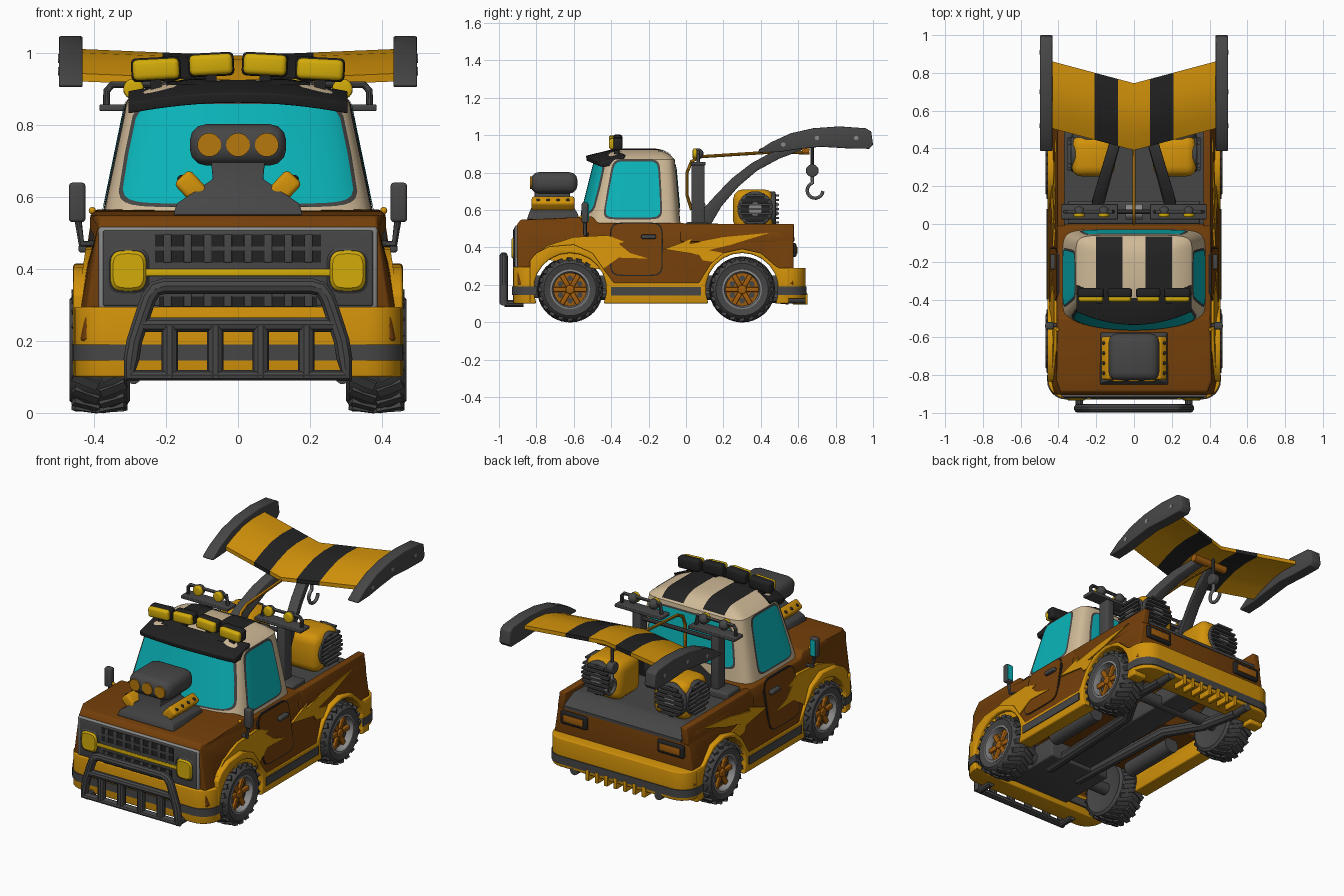
import bpy, bmesh, math
from math import sin, cos, pi, asin
from mathutils import Vector, Matrix, Euler

if "Cube" in bpy.data.objects:
    bpy.data.objects.remove(bpy.data.objects["Cube"])

def mat(name, *c):
    m = bpy.data.materials.new(name); m.diffuse_color = (*c, 1); return m
GOLD, BROWN = mat("gold", .65, .29, .003), mat("brown", .175, .05, .003)
GREY, BLACK = mat("dark grey", .062, .062, .062), mat("black", .016, .016, .016)
BEIGE, GLASS = mat("beige", .63, .49, .31), mat("cyan glass", .003, .46, .49)
YELLOW, STEEL, RUST = mat("yellow", .65, .41, .003), mat("light grey", .25, .25, .25), mat("rust", .36, .11, .004)
AMBER = mat("amber", .46, .19, .004)

def finish(name, bm, mats, bevel=0, rule=None):
    bmesh.ops.recalc_face_normals(bm, faces=bm.faces)
    me = bpy.data.meshes.new(name)
    mats = mats if isinstance(mats, list) else [mats]
    for m in mats: me.materials.append(m)
    if rule:
        for f in bm.faces: f.material_index = rule(f.calc_center_median())
    bm.to_mesh(me); bm.free()
    o = bpy.data.objects.new(name, me); bpy.context.collection.objects.link(o)
    if bevel:
        b = o.modifiers.new("bevel", 'BEVEL'); b.width = bevel; b.segments = 3; b.limit_method = 'ANGLE'
    return o

def loft(name, rings, mats, bevel=0, rule=None, closed=True):
    bm = bmesh.new()
    R = [[bm.verts.new(p) for p in r] for r in rings]
    n = len(R[0])
    for a, b in zip(R, R[1:]):
        for i in range(n if closed else n - 1):
            j = (i + 1) % n
            bm.faces.new((a[i], a[j], b[j], b[i]))
    if closed: bm.faces.new(R[0]); bm.faces.new(R[-1])
    return finish(name, bm, mats, bevel, rule)

def prism(name, pts, x0, x1, m, bevel=0):   # (y, z) outline swept across x; x may depend on z
    f = lambda x, z: x(z) if callable(x) else x
    return loft(name, [[(f(x, z), y, z) for y, z in pts] for x in (x0, x1)], m, bevel)

def box(name, c, size, m, bevel=0, rot=(0, 0, 0)):
    bm = bmesh.new()
    bmesh.ops.create_cube(bm, size=1, matrix=Matrix.LocRotScale(Vector(c), Euler(rot), Vector(size)))
    return finish(name, bm, m, bevel)

def cyl(name, p, q, r, m, n=24, bevel=0):
    p, q = Vector(p), Vector(q); d = q - p
    M = Matrix.Translation((p + q) / 2) @ d.to_track_quat('Z', 'Y').to_matrix().to_4x4()
    bm = bmesh.new()
    bmesh.ops.create_cone(bm, cap_ends=True, segments=n, radius1=r, radius2=r, depth=d.length, matrix=M)
    return finish(name, bm, m, bevel)

def ball(name, c, r, m):
    bm = bmesh.new()
    bmesh.ops.create_uvsphere(bm, u_segments=16, v_segments=10, radius=r, matrix=Matrix.Translation(c))
    return finish(name, bm, m)

def tube(name, pts, r, m, cyclic=False):
    cu = bpy.data.curves.new(name, 'CURVE'); cu.dimensions = '3D'
    cu.bevel_depth = r; cu.bevel_resolution = 3; cu.use_fill_caps = True
    sp = cu.splines.new('POLY'); sp.points.add(len(pts) - 1); sp.use_cyclic_u = cyclic
    for p, c in zip(sp.points, pts): p.co = (*c, 1)
    cu.materials.append(m)
    o = bpy.data.objects.new(name, cu); bpy.context.collection.objects.link(o)

def arch(cy, zb, r=.195):   # wheel opening, rear to front
    a = asin((zb - .175) / r)
    return [(cy + r * cos(a + (pi - 2 * a) * i / 14), .175 + r * sin(a + (pi - 2 * a) * i / 14)) for i in range(15)]
bx = lambda z: .44 - .15 * (z - .3)   # half width of the body
SIDES = (1, -1)

# body shell and bed
body = prism("body", [(-.9, .2), (-.905, .52), (-.885, .548), (-.83, .55), (-.5, .565), (-.47, .53), (-.01, .53), (0, .49), (.5, .49),
      (.575, .445), (.575, .2)] + arch(.3, .2) + arch(-.62, .2), lambda z: -bx(z), bx, BROWN, .008)
for v in body.data.vertices:
    if v.co.y < -.86: v.co.x *= .955
box("bed_floor", (0, .24, .492), (.76, .48, .012), GREY)
prism("tailgate_slope", [(.45, .47), (.45, .5), (.5, .5), (.58, .452), (.58, .435)], -.375, .375, GREY)
box("bed_front_step", (0, .06, .51), (.7, .12, .05), GREY, .01)
for s in SIDES:
    prism("bed_wall", [(-.03, .43), (-.03, .527), (.577, .525), (.577, .43)], lambda z: s * (bx(z) - .04),
          lambda z: s * bx(z), BROWN, .005)
    # gold skirt with wheel flares
    prism("skirt", [(-.835, .1), (-.835, .33), (-.8, .37), (-.73, .405), (-.6, .415), (-.5, .37), (-.43, .27), (-.385, .21),
          (.07, .21), (.13, .31), (.2, .37), (.3, .392), (.4, .37), (.48, .3), (.52, .28), (.55, .28), (.55, .1)]
          + arch(.3, .1) + arch(-.62, .1), s * .37, s * .458, GOLD, .008)
    box("sill_stripe", (s * .42, -.16, .165), (.086, .48, .046), GREY)
    # painted flames and door
    side = lambda name, pts, off, m: prism(name, pts, lambda z: s * (bx(z) - .01), lambda z: s * (bx(z) + off), m)
    rr = lambda k: [(-.265 + (.135 + k) * math.copysign(abs(cos(t)) ** .3, cos(t)),
                     .39 + (.137 + k) * math.copysign(abs(sin(t)) ** .3, sin(t))) for t in [i * pi / 16 + .01 for i in range(32)]]
    side("door_gap", rr(.006), .002, BLACK)
    side("door", rr(0), .004, BROWN)
    side("front_flame", [(-.82, .35), (-.74, .41), (-.6, .455), (-.42, .465), (-.33, .43), (-.36, .42), (-.3, .37),
         (-.2, .34), (-.36, .345), (-.45, .28)], .007, GOLD)
    side("rear_flame", [(-.12, .39), (.03, .445), (.02, .42), (.2, .455), (.45, .478), (.34, .445), (.25, .415), (.12, .385),
         (.2, .37), (.16, .32), (.09, .33), (.07, .36)], .006, GOLD)
    box("door_handle", (s * .428, -.2, .457), (.03, .08, .022), GREY, .006)
    # mirror
    box("mirror", (s * .447, -.54, .585), (.046, .036, .11), GREY, .01)
    box("mirror_glass", (s * .447, -.521, .585), (.034, .004, .09), GLASS)
    tube("mirror_arm", [(s * .4, -.53, .47), (s * .435, -.54, .47), (s * .445, -.54, .54)], .01, GREY)
    tube("marker", [(s * .36, -.54, .54), (s * .4, -.56, .56)], .005, GOLD)
    ball("marker_tip", (s * .405, -.56, .562), .01, GOLD)

# bumpers
def bumper(name, y0, y1, z0, z1, hw, m):   # y1 is the outer face, with round corners
    d = math.copysign(.1, y1 - y0); pts = [(hw, y0)]
    pts += [(hw - .1 + .1 * cos(t * pi / 12), y1 - d + d * sin(t * pi / 12)) for t in range(7)]
    pts += [(-x, y) for x, y in reversed(pts)]
    loft(name, [[(x, y, z) for x, y in pts] for z in (z0, z1)], m, .006 if m == GOLD else 0)
bumper("front_bumper", -.81, -.925, .1, .295, .456, GOLD)
bumper("front_bumper_stripe", -.8, -.929, .145, .19, .46, GREY)
bumper("rear_bumper", .49, .64, .125, .29, .456, GOLD)
bumper("rear_bumper_stripe", .49, .645, .145, .19, .46, GREY)
for i in range(-3, 4): box("diffuser_fin", (i * .06, .61, .125), (.022, .08, .06), GOLD, .004)
for s in SIDES:
    cyl("exhaust_tip", (s * .27, .5, .125), (s * .27, .64, .125), .025, GREY)
    box("tail_light_frame", (s * .31, .578, .385), (.17, .025, .075), BLACK, .01)
    box("tail_light", (s * .31, .589, .385), (.13, .012, .04), RUST, .004)

# underside
box("chassis", (0, -.05, .2), (.16, 1.2, .1), GREY, .01)
box("engine_pan", (0, -.66, .19), (.4, .4, .12), GREY, .01)
for s in SIDES:
    tube("exhaust_pipe", [(s * .1, -.6, .15), (s * .13, .1, .15), (s * .25, .3, .15), (s * .27, .55, .125)], .032, GREY)
    cyl("muffler", (s * .27, -.35, .165), (s * .27, .0, .165), .045, GREY)
for y in (-.62, .3): cyl("axle", (-.36, y, .175), (.36, y, .175), .035, GREY)

# wheels
def lathe(name, prof, c, s, m, n=40):
    rings = [[(c[0] + s * x, c[1] + r * cos(2 * pi * i / n), c[2] + r * sin(2 * pi * i / n)) for i in range(n)] for r, x in prof]
    loft(name, rings, m)
for s in SIDES:
    for y in (-.62, .3):
        c = (s * .385, y, .175)
        lathe("tyre", [(.1, -.07), (.14, -.085), (.156, -.075), (.166, -.04), (.166, .04), (.156, .07), (.14, .084), (.105, .074), (.1, .04)], c, s, GREY)
        lathe("rim_ring", [(.102, .03), (.106, .076), (.096, .078), (.088, .05), (.088, .02)], c, s, STEEL)
        lathe("wheel_disc", [(.09, -.05), (.09, .04), (.03, .045)], c, s, RUST)
        cyl("hub", c, (s * .452, y, .175), .024, RUST, 12, .004)
        for i in range(6):
            a = i * pi / 3
            box("spoke", (s * .433, y + .055 * cos(a), .175 + .055 * sin(a)), (.02, .07, .026), RUST, .004, (a, 0, 0))
            h = Vector((s * .42, y + .06 * cos(a + pi / 6), .175 + .06 * sin(a + pi / 6)))
            cyl("rim_hole", h, h + Vector((s * .0115, 0, 0)), .015, GREY, 12)
        for i in range(20):
            for k in SIDES:
                a = (i + (.25 if k > 0 else -.25)) * pi / 10
                M = Matrix.Rotation(a, 3, 'X')
                p = Vector(c) + M @ Vector((k * .038, 0, .162))
                box("tread", p, (.074, .026, .02), GREY, 0, (M @ Matrix.Rotation(k * .1, 3, 'Y') @ Matrix.Rotation(k * .4, 3, 'Z')).to_euler())

# grille, headlights, bull bar
box("grille_frame", (0, -.9, .402), (.775, .03, .23), STEEL, .008)
box("grille_panel", (0, -.905, .402), (.75, .03, .21), GREY, .005)
for z, h, w in ((.457, .078, .46), (.33, .07, .44)):
    box("grille_recess", (0, -.916, z), (w, .012, h), BLACK)
    for i in range(8): box("grille_bar", ((i - 3.5) * .056, -.917, z), (.022, .016, h), GREY, .003)
    box("grille_slat", (0, -.919, z), (w, .01, .012), GREY)
box("grille_strip", (0, -.92, .39), (.54, .014, .02), YELLOW, .004)
def pad(name, x, z, w, h, y0, y1, m):   # softly squared lamp
    out = lambda k, y: [(x + k * w * math.copysign(abs(cos(t)) ** .55, cos(t)), y, z + k * h * math.copysign(abs(sin(t)) ** .55, sin(t)))
                        for t in [i * pi / 14 for i in range(28)]]
    loft(name, [out(1, y0), out(1, y1 + .008), out(.85, y1)], m)
for s in SIDES:
    pad("headlight_housing", s * .305, .395, .062, .067, -.89, -.925, GREY)
    pad("headlight", s * .305, .395, .05, .056, -.9, -.934, YELLOW)
    tube("bull_bar_mount", [(s * .29, -.87, .1), (s * .29, -.97, .1)], .02, GREY)
half = [(.3, .105), (.296, .15), (.288, .2), (.262, .28), (.248, .32), (.23, .345), (.205, .352)]
tube("bull_bar", [(x, -.975, z) for x, z in half] + [(-x, -.975, z) for x, z in reversed(half)], .023, GREY, True)
tube("bull_bar_middle", [(-.27, -.975, .245), (.27, -.975, .245)], .021, GREY)
for x in (-.19, -.063, .063, .19): tube("bull_bar_post", [(x, -.975, .1), (x, -.975, .24)], .023, GREY)

# engine through the hood
rect = lambda w, y0, y1, z: [(-w, y0, z), (w, y0, z), (w, y1, z), (-w, y1, z)]
loft("engine_base", [rect(.18, -.85, -.57, .55), rect(.17, -.84, -.58, .582), rect(.07, -.81, -.62, .65), rect(.075, -.81, -.62, .7)], GREY, .004)
box("blower", (0, -.705, .745), (.268, .25, .115), GREY, .045)
for x in (-.08, 0, .08): cyl("intake", (x, -.82, .745), (x, -.833, .745), .033, AMBER)
for s in SIDES:
    box("valve_cover", (s * .13, -.71, .628), (.06, .23, .08), GOLD, .014, (0, s * .75, 0))
    for i in range(4): ball("cover_bolt", (s * .158, -.79 + i * .053, .65), .011, BLACK)

# cab
BOW = .055
def cab(z):
    t = (z - .53) / .34
    yf, yb = -.515 + .085 * t, -.03 - .03 * t
    return .378 - .07 * t, (yf + yb) / 2, (yb - yf) / 2
se = lambda t: max(0, 1 - abs(t) ** 8) ** .125
def ring(z, s=1, zo=None):
    hx, yc, hy = cab(z); out = []
    for i in range(56):
        a = 2 * pi * i / 56
        u, v = [math.copysign(abs(k) ** .25, k) for k in (cos(a), sin(a))]
        out.append((s * hx * u, yc + s * (hy * v - (BOW * (1 - u * u) if v < 0 else 0)), zo or z))
    return out
dome = lambda s: .87 + .055 * (1 - s ** 4)
loft("cab", [ring(.5), ring(.7), ring(.87)] + [ring(.87, s, dome(s)) for s in (.97, .93, .87, .78, .65, .45, .2)], BEIGE)
def roof(x, y):
    hx, yc, hy = cab(.87); d = abs(y - yc) / (hy + (.05 if y < yc else 0))
    return x, y, dome(min(1, (abs(x / hx) ** 8 + d ** 8) ** .125)) + .005
for s in SIDES:
    loft("roof_stripe", [[roof(s * x, -.42 + .355 * j / 24) for x in (.062, .13, .2)] for j in range(25)], BLACK, closed=False)

def windscreen(u, v, k, o):
    z = .72 + (.138 + k) * v; hx, yc, hy = cab(z); x = u * (.9 * hx + k)
    return x, yc - hy * se(x / hx) - BOW * (1 - (x / hx) ** 2) - o, z
def rear(u, v, k, o):
    z = .72 + (.12 + k) * v; hx, yc, hy = cab(z); x = u * (.78 * hx + k)
    return x, yc + hy * se(x / hx) + o, z
def door_window(s):
    def f(u, v, k, o):
        z = .71 + (.15 + k) * v; hx, yc, hy = cab(z)
        y0, y1 = -.41 + .028 * v - k, -.142 - .008 * v + k
        y = y0 + (y1 - y0) * (u + 1) / 2
        return s * (hx * se((y - yc) / hy) + o), y, z
    return f
for name, f in (("windscreen", windscreen), ("rear_window", rear), ("right_window", door_window(1)), ("left_window", door_window(-1))):
    us = [sin(pi / 2 * (i / 12 - 1)) for i in range(25)]
    for n, k, o, m in (("_frame", .01, .003, GREY), ("", 0, .006, GLASS)):
        loft(name + n, [[f(u, se(u) * w, k, o) for w in (-1, -.5, 0, .5, 1)] for u in us], m, closed=False)

# visor and roof lights
loft("visor", [[(u * .305, y + .07 * u * u, z - .03 * u * u) for y, z in ((-.39, .925), (-.535, .89), (-.53, .862), (-.42, .865))]
     for u in [i / 8 - 1 for i in range(17)]], BLACK, .004)
for s in SIDES:
    for x, z, w in ((.075, .968, .12), (.228, .955, .13)):
        box("roof_light_case", (s * x, -.365, z), (w + .008, .05, .066), BLACK, .014, (0, s * .05, 0))
        box("roof_light", (s * x, -.395, z), (w, .035, .058), YELLOW, .014, (0, s * .05, 0))
        box("roof_light_foot", (s * x, -.37, z - .04), (.03, .03, .06), BLACK)

# towing frame behind the cab
for s in SIDES:
    box("frame_post", (s * .25, .065, .67), (.05, .07, .36), GREY, .008)
    box("frame_shelf", (s * .235, .065, .848), (.3, .08, .018), GREY, .004)
    tube("light_rail", [(s * .365, .065, .85), (s * .365, .065, .895), (s * .35, .065, .912), (s * .12, .065, .912), (s * .11, .065, .85)], .01, GREY)
    for x in (.29, .16):
        ball("frame_lamp_shell", (s * x, .065, .9), .029, GREY)
        cyl("frame_lamp", (s * x, .06, .9), (s * x, .036, .9), .029, YELLOW, 16, .008)
    # boom: flat arm leaning inwards
    arm = prism("boom", [(.06, .5), (.06, .57), (.15, .67), (.24, .765), (.35, .85), (.47, .915), (.6, .95), (.62, .92), (.5, .875),
          (.38, .81), (.28, .725), (.19, .62), (.12, .5)], s * .17, s * .23, GREY, .005)
    for v in arm.data.vertices: v.co.x -= s * .3 * max(0, v.co.y - .1)
    # rear fan units: one fan faces back, one faces out
    box("fan_shell", (s * .215, .36, .6), (.23, .215, .22), GOLD, .05)
    for c, d in ((Vector((s * .235, .44, .605)), Vector((0, 1, 0))), (Vector((s * .295, .37, .605)), Vector((s, 0, 0)))):
        ang = math.atan2(d.y, d.x)
        cyl("fan_drum", c, c + d * .038, .095, GREY, 28, .008)
        cyl("fan_face", c, c + d * .042, .08, BLACK, 24)
        cyl("fan_hub", c, c + d * .05, .035, STEEL, 20)
        for i in range(-3, 4):
            z = i * .024
            box("fan_slat", c + d * .044 + Vector((0, 0, z)), (.026, 2 * (.088 ** 2 - z * z) ** .5, .011), GREY, 0, (0, 0, ang))
box("winch_post", (0, .065, .55), (.05, .05, .1), GREY, .006)
cyl("winch_drum", (-.045, .065, .62), (.045, .065, .62), .04, STEEL)
tube("frame_bar", [(-.25, .065, .8), (.25, .065, .8)], .012, GREY)
tube("cable", [(0, .03, .6), (0, .005, .68), (0, .005, .8), (0, .03, .86), (0, .08, .885), (0, .47, .91), (0, .66, .905)], .009, AMBER)

# wing with end plates
def section(x):
    a = abs(x) / .43; top = [(0, .925), (.2, .955), (.45, .983), (.7, .993), (1, .99)]
    return [(x, .39 + .115 * a + .355 * f, z + .018 * a) for f, z in top] + [(x, .39 + .115 * a + .355 * f, z - .022 + .018 * a) for f, z in reversed(top)]
loft("wing", [section(x) for x in (-.44, -.21, -.085, 0, .085, .21, .44)], [GOLD, BLACK], 0,
     lambda c: 1 if .085 < abs(c.x) < .21 else 0)
for s in SIDES:
    prism("wing_end_plate", [(.385, .915), (.45, .96), (.56, 1.01), (.68, 1.037), (.82, 1.047), (.96, 1.037), (.99, 1.02), (1, .95),
          (.98, .927), (.85, .93), (.72, .938), (.6, .925), (.5, .91), (.39, .905)], s * .432, s * .498, GREY, .005)
    for y, z in ((.52, .95), (.7, .985), (.91, .985)):
        cyl("plate_bolt", (s * .49, y, z), (s * .5, y, z), .012, STEEL, 12)

# tow hook
cyl("hook_axle", (-.11, .64, .925), (.11, .64, .925), .022, RUST, 16)
tube("hook_chain", [(0, .675, .94), (0, .675, .8)], .009, GREY)
cyl("hook_block", (-.02, .675, .81), (.02, .675, .81), .034, GREY, 20, .006)
tube("hook", [(0, .675, .79), (0, .675, .755)] + [(0, .69 + .042 * cos(a), .705 + .042 * sin(a)) for a in [1.9 + i * .33 for i in range(14)]], .0095, STEEL)

bpy.ops.object.select_all(action='SELECT')
bpy.context.view_layer.objects.active = bpy.context.selected_objects[0]
bpy.ops.object.convert(target='MESH')
bpy.ops.object.shade_smooth_by_angle(angle=math.radians(35))

for m in bpy.data.materials:
    if m.users and not m.is_grease_pencil:
        m.use_nodes = True
        m.node_tree.nodes["Principled BSDF"].inputs["Base Color"].default_value = m.diffuse_color
